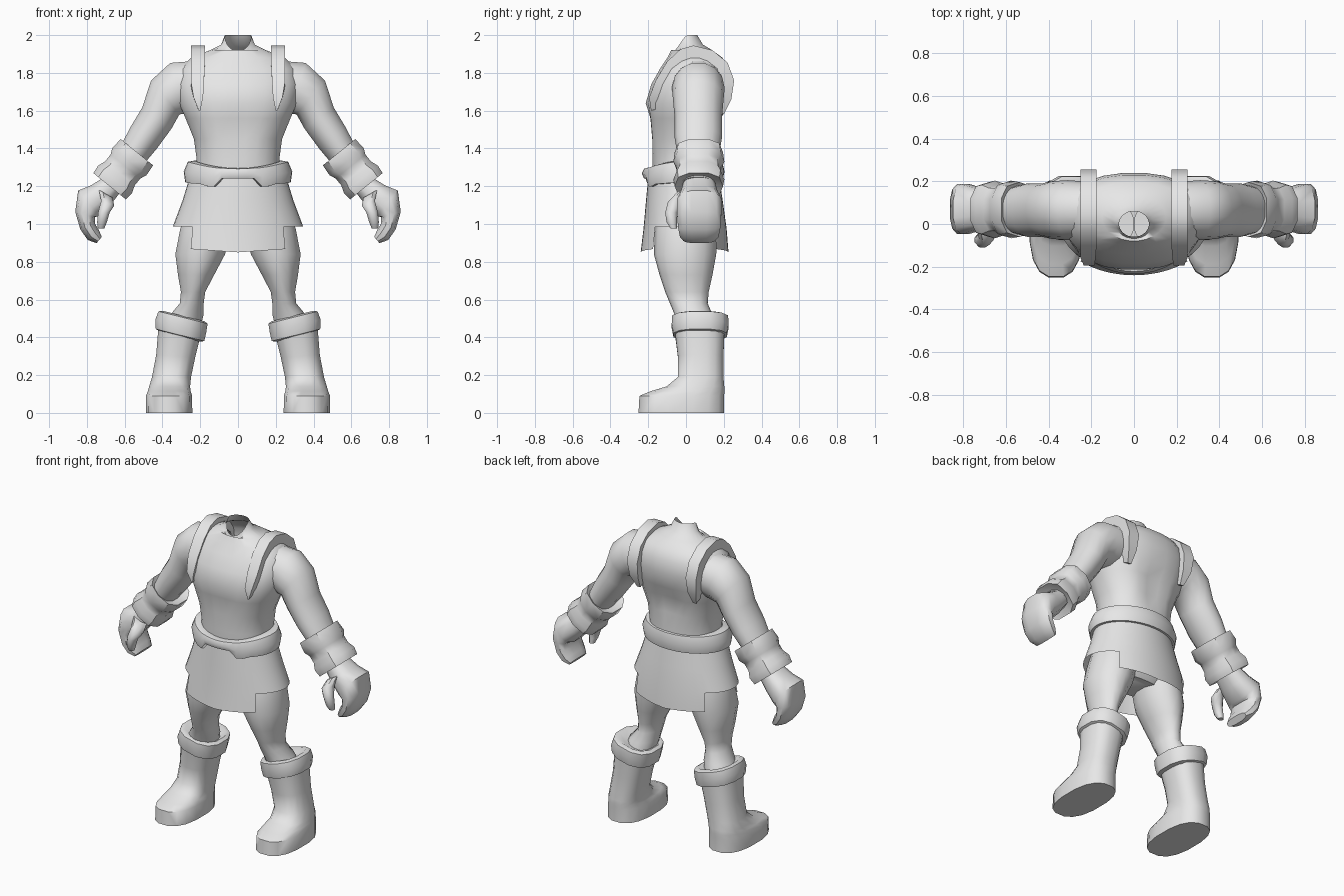
import bpy, bmesh, math
from mathutils import Vector

if "Cube" in bpy.data.objects:
    bpy.data.objects.remove(bpy.data.objects["Cube"])

grey = bpy.data.materials.new("plain grey")
grey.diffuse_color = (0.8, 0.8, 0.8, 1)
grey.use_nodes = True
grey.node_tree.nodes["Principled BSDF"].inputs["Base Color"].default_value = grey.diffuse_color


def finish(name, bm, mirror=False, angle=50):
    bmesh.ops.recalc_face_normals(bm, faces=bm.faces)
    me = bpy.data.meshes.new(name)
    bm.to_mesh(me)
    bm.free()
    me.materials.append(grey)
    ob = bpy.data.objects.new(name, me)
    bpy.context.collection.objects.link(ob)
    if mirror:
        mod = ob.modifiers.new("mirror", 'MIRROR')
        mod.use_axis[0] = True
    bpy.ops.object.select_all(action='DESELECT')
    ob.select_set(True)
    bpy.context.view_layer.objects.active = ob
    bpy.ops.object.shade_smooth_by_angle(angle=math.radians(angle))
    return ob


def loft(name, rings, caps=(True, True), loop=False, mirror=False, angle=50):
    """Skin a list of closed point rings."""
    bm = bmesh.new()
    rows = [[bm.verts.new(p) for p in r] for r in rings]
    n = len(rows[0])
    pairs = list(zip(rows, rows[1:])) + ([(rows[-1], rows[0])] if loop else [])
    for a, b in pairs:
        for i in range(n):
            j = (i + 1) % n
            bm.faces.new((a[i], a[j], b[j], b[i]))
    if not loop:
        for use, r in zip(caps, (rows[0], rows[-1])):
            if use:
                bm.faces.new(r)
    return finish(name, bm, mirror, angle)


def ring(x, y, z, rx, ry, tilt=0, n=14, p=2.0):
    """Superellipse ring, tilted about the y axis."""
    t, pts = math.radians(tilt), []
    for i in range(n):
        a = 2 * math.pi * (i + 0.5) / n
        c, s = math.cos(a), math.sin(a)
        u = math.copysign(abs(c) ** (2 / p), c) * rx
        v = math.copysign(abs(s) ** (2 / p), s) * ry
        pts.append(Vector((x + u * math.cos(t), y + v, z + u * math.sin(t))))
    return pts


# torso with pelvis, chest, shoulders and open neck: z, half width, front y, back y
body = [(0.90, .20, -.10, .10), (0.97, .26, -.15, .15), (1.20, .235, -.18, .17),
        (1.34, .22, -.18, .18), (1.45, .235, -.19, .185), (1.56, .28, -.20, .20),
        (1.64, .315, -.215, .225), (1.74, .33, -.185, .24), (1.82, .31, -.14, .23),
        (1.88, .25, -.10, .195), (1.92, .15, -.08, .14), (1.95, .09, -.068, .09),
        (2.00, .07, -.06, .06)]
rings = []
for z, w, f, b in body:
    r = ring(0, (f + b) / 2, z, w, (b - f) / 2, n=24, p=2.3 if z < 1.9 else 2)
    for v in r:
        if 1.4 < z < 1.85 and abs(v.x) < 0.05:      # spine and breastbone grooves
            v.y += -0.022 if v.y > 0 else 0.01
        if z > 1.93 and v.y < 0:                    # neckline dips at the front
            v.z += v.y / 0.06 * (0.085 if z > 1.99 else 0.045)
    rings.append(r)
loft("torso", rings, caps=(True, False))

# arms
arm = [(.18, 1.74, .13, .13, 85), (.31, 1.72, .145, .14, 70), (.385, 1.67, .12, .135, 50),
       (.43, 1.56, .098, .125, 36), (.50, 1.455, .092, .125, 38), (.56, 1.365, .08, .11, 39),
       (.67, 1.21, .065, .09, 39)]
loft("arm", [ring(x, .065, z, a, b, t) for x, z, a, b, t in arm], mirror=True)

# flared wrist cuffs
cuff = [(.12, .07, .08), (0, .115, .128), (.28, .12, .135), (.42, .105, .118),
        (.62, .105, .118), (.8, .12, .135), (1, .115, .128), (.9, .06, .07)]
loft("wrist_cuff", [ring(.535 + .145 * t, .068, 1.38 - .18 * t, a, b, 39, 10, 2.6)
                    for t, a, b in cuff], mirror=True, angle=40)

# hands: palm, knuckles and curled fingers
hand = [(.665, 1.21, .06, .085, 39), (.725, 1.155, .075, .10, 42), (.79, 1.11, .09, .12, 50),
        (.81, 1.05, .055, .12, 15), (.795, .985, .043, .115, -20), (.765, .94, .04, .105, -40),
        (.735, .915, .022, .085, -50)]
loft("hand", [ring(x, .07, z, a, b, t, 12, 2.6) for x, z, a, b, t in hand], mirror=True)

# thumbs
thumb = [(.70, -.01, 1.16, .045, .04, 30), (.69, -.055, 1.11, .04, .045, 20),
         (.71, -.078, 1.06, .033, .035, 0), (.72, -.075, 1.01, .028, .03, 0),
         (.725, -.065, .975, .018, .018, 0)]
loft("thumb", [ring(*t, 8) for t in thumb], mirror=True)

# belt: a rounded band that is pinched and notched at the centre front
N = 40
profile = [(.0, .0), (.03, .02), (.045, .5), (.03, .95), (.0, 1.0), (-.05, .9), (-.05, .1)]
rows = []
for off, h in profile:
    row = []
    for i in range(N):
        a = 2 * math.pi * i / N
        c, s = math.cos(a), math.sin(a)
        x, y = (.235 + off + .015 * (1 - h)) * c, -.015 + (.183 + off * .8) * s
        front = max(0, -s)
        top = 1.335 - .04 * front ** 2
        low = 1.205 + .015 * (1 - front)
        if s < 0 and abs(x) < .09:
            low += .035
        elif s < 0 and abs(x) < .17:
            low -= .01
        row.append((x, y, low + (top - low) * h))
    rows.append(row)
loft("belt", rows, loop=True)

# skirt: flared cloth with longer panels at front and back
bm = bmesh.new()
flare = [(1.25, .255, -.20, .175), (1.12, .295, -.212, .195), (.975, .345, -.225, .215),
         (.85, .36, -.24, .225)]
N, grid = 40, []
corner = math.acos(.24 / .345)
angles = [corner * i / 5 for i in range(5)]
angles += [corner + (math.pi - 2 * corner) * i / 10 for i in range(10)]
angles += [math.pi - corner + corner * i / 5 for i in range(5)]
angles += [a + math.pi for a in angles]
for k, (z, w, f, b) in enumerate(flare):
    row = []
    for a in angles:
        c, s = math.cos(a), math.sin(a)
        dz = .025 * abs(c) if k == 3 else (.012 * abs(c) if k == 2 else 0)
        row.append(bm.verts.new((w * c, (f + b) / 2 + (b - f) / 2 * s, z + dz)))
    grid.append(row)
for k in range(3):
    for i in range(N):
        mid = i % 20
        if k < 2 or 5 <= mid < 15:
            j = (i + 1) % N
            bm.faces.new((grid[k][i], grid[k][j], grid[k + 1][j], grid[k + 1][i]))
bmesh.ops.delete(bm, geom=[v for v in bm.verts if not v.link_faces], context='VERTS')
finish("skirt", bm)

# shoulder straps: y, z, inner x, outer x
path = [(-.185, 1.60, .20, .208), (-.195, 1.67, .185, .235), (-.16, 1.76, .18, .25),
        (-.10, 1.86, .175, .25), (-.03, 1.925, .175, .25), (.04, 1.945, .175, .25),
        (.14, 1.92, .175, .25), (.22, 1.855, .175, .25), (.255, 1.76, .175, .25),
        (.24, 1.66, .18, .24), (.20, 1.58, .19, .215)]
rows = []
for y, z, xi, xo in path:
    d = (Vector((0, .04, 1.66)) - Vector((0, y, z))).normalized() * .07
    rows.append([(xi, y, z), (xo, y, z), (xo, y + d.y, z + d.z), (xi, y + d.y, z + d.z)])
loft("shoulder_strap", rows, mirror=True)

# legs
leg = [(.14, .0, 1.08, .14, .15), (.17, .0, .97, .14, .165), (.20, -.005, .84, .135, .165),
       (.222, .0, .73, .098, .14), (.238, .005, .64, .066, .115), (.245, .015, .58, .065, .10),
       (.27, .04, .52, .09, .10), (.29, .06, .44, .09, .10)]
loft("leg", [ring(*r) for r in leg], mirror=True)

# boots: z, x centre, half width, front y, back y, tilt
boot = [(0, .365, .125, -.255, .205, 0), (.09, .365, .124, -.25, .205, 0),
        (.115, .364, .115, -.19, .207, 0), (.14, .362, .11, -.105, .205, 0),
        (.19, .352, .105, -.045, .20, 0), (.30, .33, .105, -.045, .20, 4),
        (.42, .312, .115, -.06, .205, 14)]
rows = []
for z, x, w, f, b, t in boot:
    row = ring(x, (f + b) / 2, z, w, (b - f) / 2, t, 16, 2.5)
    rows.append(row)
loft("boot", rows, mirror=True)

# rolled boot tops
roll = [(.305, .40, .10, .11), (.307, .412, .136, .145), (.303, .46, .143, .155),
        (.291, .505, .138, .152), (.288, .513, .115, .125), (.29, .49, .075, .085)]
loft("boot_top", [ring(x, .075, z, a, b, 14, 12, 2.5) for x, z, a, b in roll], mirror=True)
